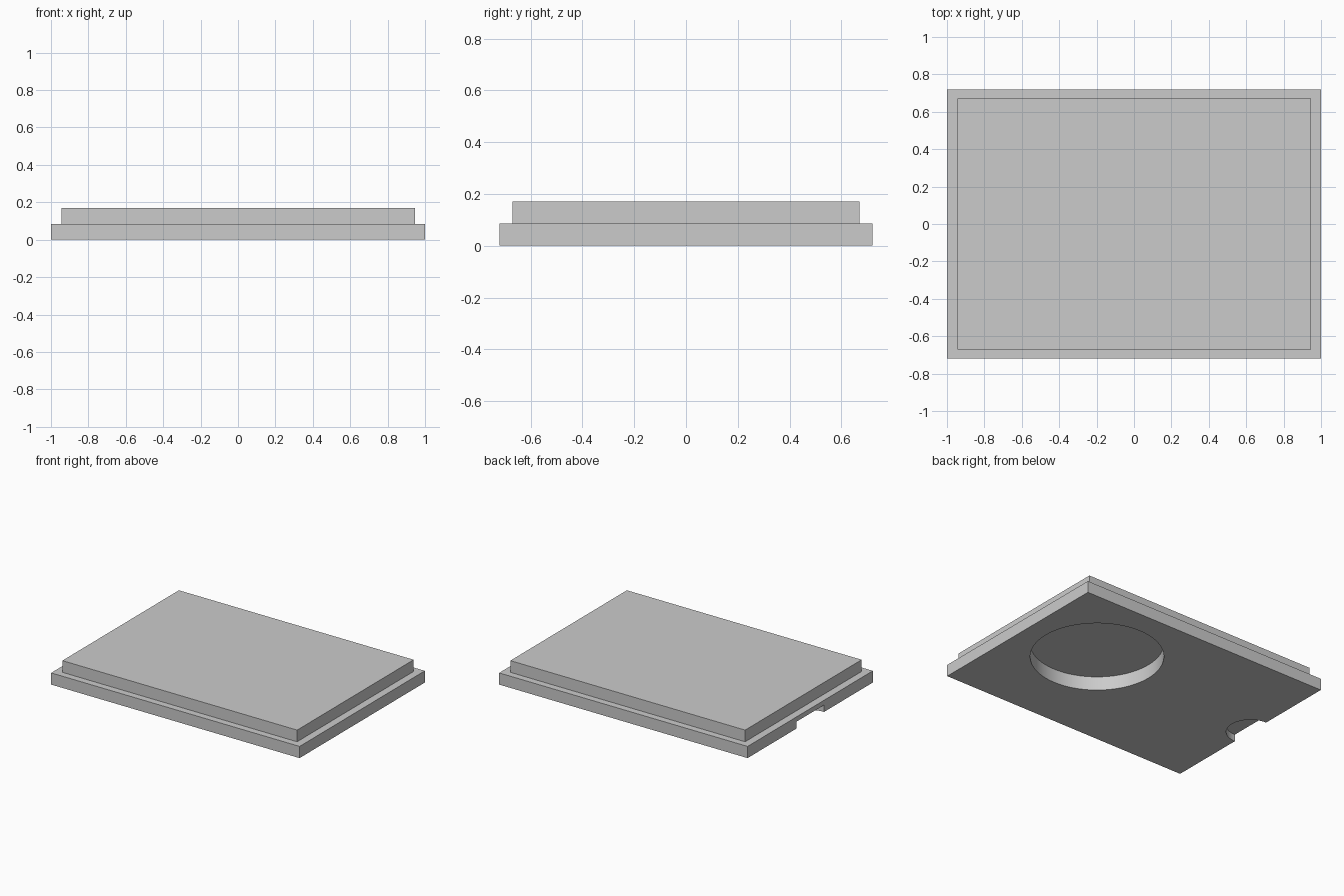
import bpy
import bmesh
import math
from mathutils import Matrix

# Remove the default cube
cube = bpy.data.objects.get("Cube")
if cube:
    bpy.data.objects.remove(cube, do_unlink=True)

WIDTH, DEPTH = 2.0, 1.44
STEP_WIDTH, STEP_DEPTH = 1.89, 1.34
STEP_Z, TOP_Z = 0.085, 0.17

# Single grey material
grey = bpy.data.materials.new("plain grey")
grey.use_nodes = True
grey.diffuse_color = (0.6, 0.6, 0.6, 1)
grey.node_tree.nodes["Principled BSDF"].inputs["Base Color"].default_value = grey.diffuse_color


def make_object(name, bm):
    mesh = bpy.data.meshes.new(name)
    bmesh.ops.recalc_face_normals(bm, faces=bm.faces)
    bm.to_mesh(mesh)
    bm.free()
    mesh.materials.append(grey)
    obj = bpy.data.objects.new(name, mesh)
    bpy.context.collection.objects.link(obj)
    return obj


def cut_disc(target, name, x, y, radius, depth):
    """Sink a round recess into the underside of the target."""
    below = 0.1
    bm = bmesh.new()
    bmesh.ops.create_cone(bm, cap_ends=True, segments=96,
                          radius1=radius, radius2=radius, depth=depth + below,
                          matrix=Matrix.Translation((x, y, (depth - below) / 2)))
    cutter = make_object(name, bm)
    cutter.hide_render = True
    mod = target.modifiers.new(name, "BOOLEAN")
    mod.operation = "DIFFERENCE"
    mod.solver = "EXACT"
    mod.object = cutter
    bpy.ops.object.modifier_apply(modifier=mod.name)
    bpy.data.objects.remove(cutter, do_unlink=True)


# Stepped plate: a slab whose top is stepped inwards and raised
bm = bmesh.new()
bmesh.ops.create_cube(bm, size=1, matrix=Matrix.Translation((0, 0, STEP_Z / 2))
                      @ Matrix.Diagonal((WIDTH, DEPTH, STEP_Z, 1)))
bm.normal_update()
top = max(bm.faces, key=lambda f: f.calc_center_median().z)
for scale, rise in (((STEP_WIDTH / WIDTH, STEP_DEPTH / DEPTH, 1), 0),
                    ((1, 1, 1), TOP_Z - STEP_Z)):
    top = bmesh.ops.extrude_discrete_faces(bm, faces=[top])["faces"][0]
    bmesh.ops.scale(bm, vec=scale, verts=top.verts)
    bmesh.ops.translate(bm, vec=(0, 0, rise), verts=top.verts)
plate = make_object("stepped_plate", bm)

bpy.ops.object.select_all(action="DESELECT")
bpy.context.view_layer.objects.active = plate
plate.select_set(True)

# Round pocket in the underside and half-round notch in the right edge
cut_disc(plate, "pocket_cutter", 0.41, 0.11, 0.44, 0.1)
cut_disc(plate, "notch_cutter", -WIDTH / 2, 0, 0.16, 0.05)

bpy.ops.object.shade_smooth_by_angle(angle=math.radians(30))
